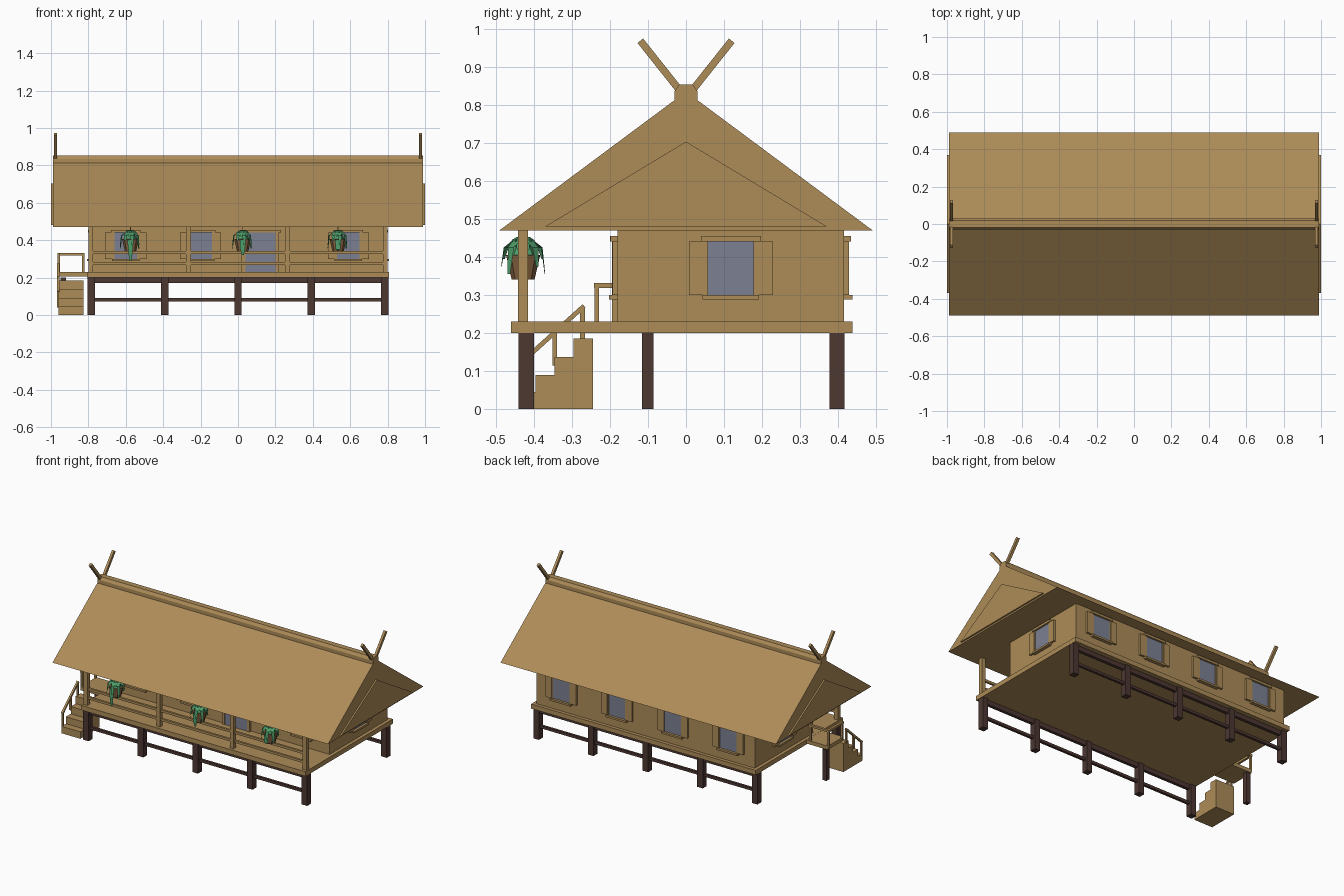
import bpy, bmesh, math
from mathutils import Vector, Matrix

if "Cube" in bpy.data.objects:
    bpy.data.objects.remove(bpy.data.objects["Cube"])


def material(name, rgb):
    m = bpy.data.materials.new(name)
    m.diffuse_color = (*rgb, 1)
    m.use_nodes = True
    m.node_tree.nodes["Principled BSDF"].inputs["Base Color"].default_value = m.diffuse_color
    return m


TAN = material("tan wood", (0.42, 0.262, 0.098))
DARK = material("dark wood", (0.074, 0.038, 0.031))
GLASS = material("grey blue glass", (0.20, 0.22, 0.29))
LEAF = material("leaf green", (0.075, 0.33, 0.14))
CLAY = material("pot brown", (0.24, 0.125, 0.052))


def finish(name, bm, mat):
    me = bpy.data.meshes.new(name)
    bm.to_mesh(me)
    bm.free()
    me.materials.append(mat)
    ob = bpy.data.objects.new(name, me)
    bpy.context.collection.objects.link(ob)
    return ob


def add_box(bm, x0, x1, y0, y1, z0, z1):
    size = Matrix.Diagonal((x1 - x0, y1 - y0, z1 - z0, 1))
    mid = Matrix.Translation(((x0 + x1) / 2, (y0 + y1) / 2, (z0 + z1) / 2))
    bmesh.ops.create_cube(bm, size=1, matrix=mid @ size)


def boxes(name, mat, items):
    bm = bmesh.new()
    for b in items:
        add_box(bm, *b)
    return finish(name, bm, mat)


def prism(name, mat, profile, x0, x1):
    """Extrude a (y, z) profile along x."""
    bm = bmesh.new()
    f = bm.faces.new([bm.verts.new((x0, y, z)) for y, z in profile])
    ext = bmesh.ops.extrude_face_region(bm, geom=[f])["geom"]
    bmesh.ops.translate(bm, vec=(x1 - x0, 0, 0),
                        verts=[v for v in ext if isinstance(v, bmesh.types.BMVert)])
    bmesh.ops.recalc_face_normals(bm, faces=bm.faces)
    return finish(name, bm, mat)


def beam(name, mat, a, b, w, x0, x1):
    """Sloped bar in the yz plane from a to b, w thick."""
    a, b = Vector(a), Vector(b)
    d = (b - a).normalized()
    n = Vector((-d.y, d.x)) * w / 2
    return prism(name, mat, [a + n, b + n, b - n, a - n], x0, x1)


# Stilts and the beams between them
post_x = [-0.785 + 0.3925 * i for i in range(5)]
stilts, ties = [], []
for y in (-0.42, 0.397):
    stilts += [(x - .02, x + .02, y - .02, y + .02, 0, .2) for x in post_x]
    ties += [(-.785, .785, y - .01, y + .01, .17, .2),
             (-.785, .785, y - .008, y + .008, .072, .09)]
stilts.append((-.95, -.92, -.115, -.085, 0, .2))
boxes("stilts", DARK, stilts)
boxes("stilt_beams", DARK, ties)

# Floor, landing and house body
boxes("floor", TAN, [(-.807, .807, -.46, .437, .2, .23)])
boxes("landing", TAN, [(-.96, -.807, -.245, -.085, .205, .229)])
boxes("walls", TAN, [(-.785, .785, -.18, .415, .23, .475)])

# Porch posts and railings
boxes("porch_posts", TAN, [(x - .013, x + .013, -.441, -.415, .23, .475)
                           for x in (-.787, -.265, .265, .787)])
boxes("porch_rails", TAN, [(-.787, .787, -.435, -.421, z, z + .015)
                           for z in (.268, .326)])

# Roof, gable panels and ridge
prism("roof", TAN, [(-.49, .47), (.49, .47), (.03, .812), (-.03, .812)], -.99, .99)
prism("ridge", TAN, [(-.03, .80), (.03, .80), (.03, .835), (.018, .853),
                     (-.018, .853), (-.03, .835)], -.99, .99)
for s in (-1, 1):
    prism("gable_panel", TAN, [(-.37, .48), (.37, .48), (0, .703)],
          *sorted((s * .98, s * 1.0)))
    for t in (-1, 1):
        beam("roof_horn", TAN, (t * .012, .832), (t * .12, .968), .019,
             *sorted((s * .968, s * .984)))


# Windows: pane, shutters, lintel and sill, drawn facing -y then turned
def place(ob, x, y, turn):
    ob.data.transform(Matrix.Translation((x, y, 0)) @ Matrix.Rotation(turn, 4, "Z"))


def window(x, y, turn):
    pane = boxes("window_pane", GLASS, [(-.062, .062, -.006, .01, .30, .44)])
    trim = boxes("window_trim", TAN, [
        (-.11, -.067, -.013, .01, .30, .44), (.067, .11, -.013, .01, .30, .44),
        (-.067, -.060, -.010, .01, .30, .44), (.060, .067, -.010, .01, .30, .44),
        (-.079, .079, -.018, .01, .44, .455), (-.074, .074, -.022, .01, .288, .30)])
    for ob in (pane, trim):
        place(ob, x, y, turn)


for x in (-.6, -.2, .59):
    window(x, -.18, 0)
for x in (-.6, -.2, .2, .6):
    window(x, .415, math.pi)
window(.785, .118, math.pi / 2)
window(-.785, .118, -math.pi / 2)

# Door
boxes("door", GLASS, [(.04, .20, -.193, -.17, .23, .44)])
boxes("door_frame", TAN, [(.02, .04, -.195, -.17, .23, .44),
                          (.20, .22, -.195, -.17, .23, .44),
                          (.01, .23, -.2, -.17, .44, .455)])

# Side stairs
prism("stairs", TAN, [(-.245, 0), (-.245, .185), (-.295, .185), (-.295, .137),
                      (-.345, .137), (-.345, .09), (-.395, .09), (-.395, .045),
                      (-.44, .045), (-.44, 0)], -.96, -.825)
beam("stair_handrail", TAN, (-.43, .125), (-.268, .271), .012, -.968, -.955)
boxes("stair_rail_posts", TAN, [(-.967, -.956, y - .006, y + .006, z, z + .09)
                                for y, z in ((-.425, .04), (-.345, .115), (-.272, .18))])

# Landing railing
boxes("landing_railing", TAN, [
    (-.965, -.952, -.24, -.228, .22, .32), (-.965, -.952, -.1, -.088, .22, .32),
    (-.835, -.822, -.1, -.088, .22, .32),
    (-.966, -.951, -.242, -.086, .318, .332), (-.966, -.821, -.102, -.086, .318, .332)])


# Hanging plants: tapered pot, arching leaves and a trailing vine
def leaf(bm, angle, pts, w):
    rot = Matrix.Rotation(angle, 3, "Z")
    rows = []
    for i, (r, z) in enumerate(pts):
        half = w * (.5, 1, .8, .35)[i]
        rows.append([bm.verts.new(rot @ Vector((r, s * half, z))) for s in (-1, 1)])
    for p, q in zip(rows, rows[1:]):
        bm.faces.new((p[0], q[0], q[1], p[1]))


def plant(x, y, vine_end):
    bm = bmesh.new()
    bmesh.ops.create_cone(bm, cap_ends=True, segments=8, radius1=.03, radius2=.045,
                          depth=.065, matrix=Matrix.Translation((0, 0, .373)))
    pot = finish("plant_pot", bm, CLAY)
    cord = boxes("plant_cord", TAN, [(-.002, .002, -.002, .002, .40, .472)])
    bm = bmesh.new()
    for i in range(9):
        a = i * math.tau / 9
        drop = .02 * (i % 3)
        leaf(bm, a, [(.004, .405), (.03, .44), (.05, .425), (.058, .395 - drop)], .013)
        leaf(bm, a + .35, [(.002, .41), (.014, .452), (.028, .445), (.038, .42)], .011)
    leaf(bm, -math.pi / 2, [(.02, .41), (.047, .40), (.05, .35), (.046, vine_end)], .016)
    bmesh.ops.create_cone(bm, cap_ends=True, segments=8, radius1=.036, radius2=.012,
                          depth=.05, matrix=Matrix.Translation((0, 0, .428)))
    leaves = finish("plant_leaves", bm, LEAF)
    for ob in (pot, cord, leaves):
        place(ob, x, y, 0)


plant(-.575, -.428, .29)
plant(.025, -.428, .32)
plant(.535, -.428, .345)
